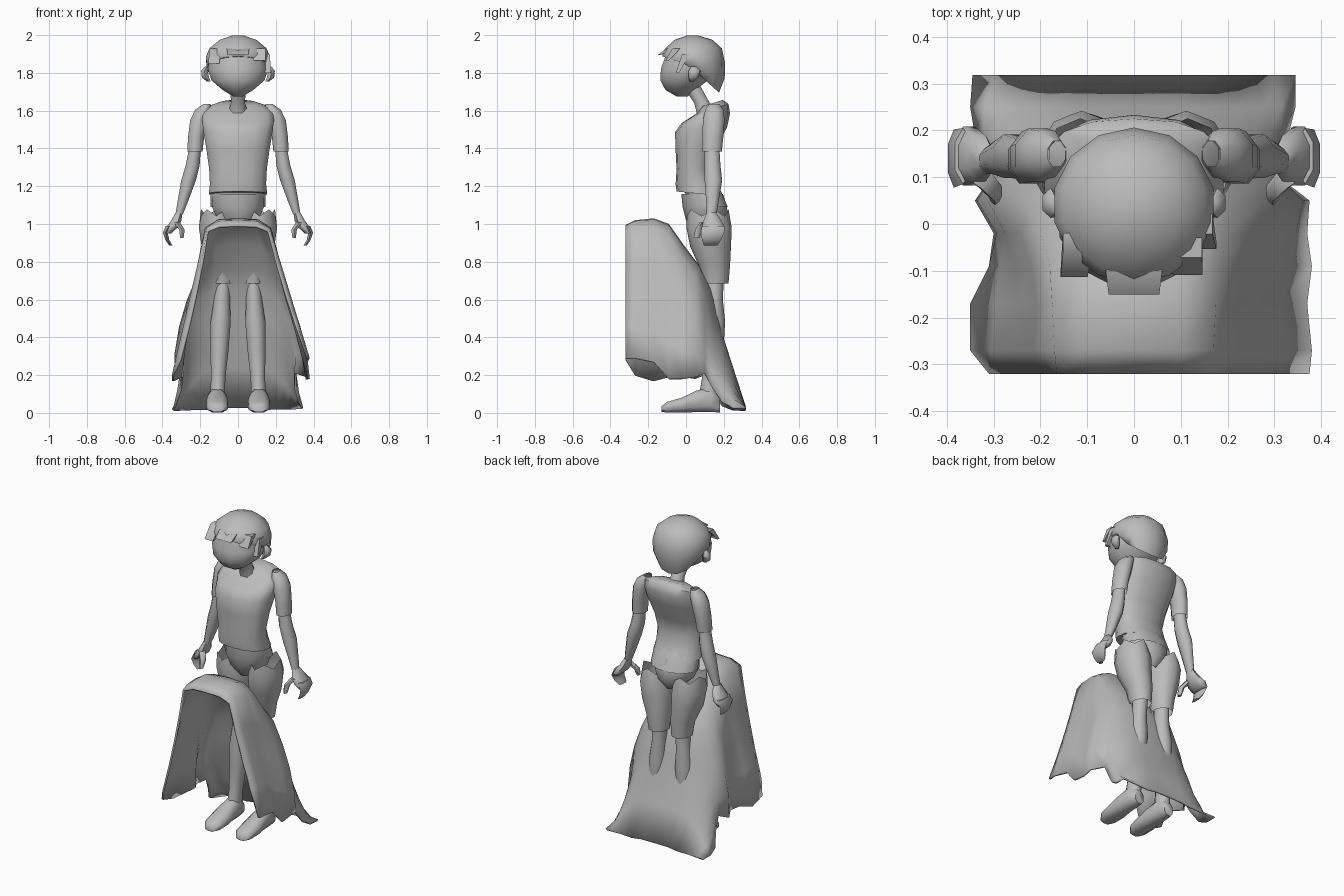
import bpy, math
from mathutils import Vector

grey = bpy.data.materials.new("plain_grey")
grey.diffuse_color = (0.5, 0.5, 0.5, 1)


def make(name, verts, faces, mirror=False, angle=60):
    mesh = bpy.data.meshes.new(name)
    mesh.from_pydata([tuple(v) for v in verts], [], faces)
    mesh.materials.append(grey)
    ob = bpy.data.objects.new(name, mesh)
    bpy.context.collection.objects.link(ob)
    bpy.context.view_layer.objects.active = ob
    bpy.ops.object.select_all(action='DESELECT')
    ob.select_set(True)
    bpy.ops.object.mode_set(mode='EDIT')
    bpy.ops.mesh.select_all(action='SELECT')
    bpy.ops.mesh.normals_make_consistent(inside=False)
    bpy.ops.object.mode_set(mode='OBJECT')
    bpy.ops.object.shade_smooth_by_angle(angle=math.radians(angle))
    if mirror:
        ob.modifiers.new("mirror", 'MIRROR')
    return ob


def loft(name, rings, n=8, mirror=False, axis='z', power=1.0, zig=0.0, angle=60, caps=True):
    """Skin over rings (cx, cy, cz, r1, r2, tilt), stacked along z or along y."""
    verts = []
    for k, ring in enumerate(rings):
        cx, cy, cz, a, b = ring[:5]
        tilt = ring[5] if len(ring) > 5 else 0
        for i in range(n):
            t = 2 * math.pi * (i + 0.5) / n
            c, s = math.cos(t), math.sin(t)
            u = a * math.copysign(abs(c) ** power, c)
            v = b * math.copysign(abs(s) ** power, s)
            if axis == 'z':
                jag = zig * (-1) ** i if k == len(rings) - 1 else 0
                verts.append((cx + u, cy + v, cz + tilt * v + jag))
            else:
                verts.append((cx + u, cy, cz + v))
    faces = []
    for k in range(len(rings) - 1):
        for i in range(n):
            j = (i + 1) % n
            faces.append((k * n + i, k * n + j, (k + 1) * n + j, (k + 1) * n + i))
    if caps:
        faces += [tuple(range(n))[::-1], tuple(range(len(verts) - n, len(verts)))]
    return make(name, verts, faces, mirror, angle)


# head, neck, ears
loft("head", [(0, -0.02, 1.675, 0.025, 0.03), (0, -0.03, 1.71, 0.085, 0.082),
              (0, -0.01, 1.76, 0.145, 0.13), (0, 0.01, 1.82, 0.165, 0.148),
              (0, 0.03, 1.90, 0.155, 0.14)], n=12, caps=False)
loft("neck", [(0, 0.11, 1.58, 0.06, 0.055), (0, 0.085, 1.64, 0.04, 0.045),
              (0, 0.03, 1.73, 0.045, 0.05)], n=8, caps=False)
loft("ear", [(0.155, 0.03, 1.755, 0.012, 0.012), (0.172, 0.04, 1.775, 0.022, 0.026),
             (0.178, 0.045, 1.81, 0.02, 0.032), (0.165, 0.04, 1.835, 0.012, 0.012)], n=6, mirror=True)

# hair cap slopes from the brow down to the nape
loft("hair", [(0, 0.075, 1.785, 0.13, 0.10, -0.9), (0, 0.04, 1.83, 0.170, 0.165, -0.35),
              (0, 0.04, 1.88, 0.174, 0.166, -0.15), (0, 0.04, 1.93, 0.155, 0.15),
              (0, 0.04, 1.975, 0.10, 0.10), (0, 0.035, 1.998, 0.03, 0.03)], n=14)
# fringe locks as thin wedges: tip, root, half width
for i, (tip, root, w) in enumerate([
        ((0.0, -0.142, 1.895), (0.0, -0.08, 1.93), 0.085),
        ((-0.128, -0.105, 1.85), (-0.12, -0.04, 1.93), 0.045),
        ((0.115, -0.10, 1.865), (0.11, -0.05, 1.93), 0.05),
        ((0.160, -0.045, 1.80), (0.15, 0.0, 1.90), 0.025)]):
    loft(f"fringe_lock_{i + 1}", [(*tip, w * 0.9, 0.012), (*root, w, 0.03)], n=4)

# shirt body with pinched waist, and its flared back hem
loft("shirt", [(0, 0.07, 1.16, 0.158, 0.12, -0.1), (0, 0.055, 1.21, 0.152, 0.11),
               (0, 0.04, 1.29, 0.156, 0.09), (0, 0.05, 1.39, 0.17, 0.105),
               (0, 0.08, 1.50, 0.188, 0.138, 0.1), (0, 0.105, 1.56, 0.195, 0.128, 0.2),
               (0, 0.14, 1.61, 0.185, 0.085, 0.3), (0, 0.14, 1.64, 0.10, 0.055, 0.3)],
     n=14, power=0.85)
loft("shirt_back_hem", [(0, 0.12, 1.09, 0.15, 0.105), (0, 0.09, 1.17, 0.15, 0.10),
                        (0, 0.06, 1.23, 0.14, 0.09)], n=12, caps=False)
loft("sleeve", [(0.228, 0.138, 1.385, 0.044, 0.056), (0.222, 0.142, 1.46, 0.046, 0.060),
                (0.205, 0.147, 1.55, 0.052, 0.062), (0.185, 0.15, 1.605, 0.045, 0.052),
                (0.165, 0.15, 1.635, 0.02, 0.03)], n=8, mirror=True, caps=False)

# bare arms, hands with hooked fingers and thumb
loft("arm", [(0.228, 0.138, 1.40, 0.034, 0.042), (0.24, 0.14, 1.31, 0.040, 0.046),
             (0.262, 0.145, 1.23, 0.042, 0.05), (0.292, 0.14, 1.12, 0.030, 0.036),
             (0.312, 0.135, 1.05, 0.021, 0.028)], n=8, mirror=True, caps=False)
loft("palm", [(0.312, 0.135, 1.06, 0.02, 0.028), (0.328, 0.14, 1.015, 0.03, 0.052),
              (0.352, 0.145, 0.98, 0.033, 0.068), (0.372, 0.145, 0.95, 0.02, 0.055)], n=8, mirror=True)
loft("fingers", [(0.365, 0.145, 0.99, 0.02, 0.06), (0.385, 0.14, 0.955, 0.014, 0.062),
                 (0.374, 0.135, 0.915, 0.012, 0.05), (0.355, 0.13, 0.885, 0.010, 0.035)],
     n=6, mirror=True)
loft("thumb", [(0.325, 0.10, 1.01, 0.02, 0.025), (0.297, 0.07, 0.97, 0.017, 0.022),
               (0.297, 0.055, 0.925, 0.01, 0.015)], n=6, mirror=True)

# pelvis and shorts with a ragged waist
loft("pelvis", [(0, 0.11, 0.96, 0.04, 0.07), (0, 0.11, 1.02, 0.11, 0.11),
                (0, 0.10, 1.09, 0.145, 0.118), (0, 0.085, 1.16, 0.14, 0.11)], n=10, caps=False)
loft("shorts_leg", [(0.08, 0.155, 0.685, 0.060, 0.070), (0.085, 0.15, 0.78, 0.072, 0.083),
                    (0.103, 0.13, 0.88, 0.094, 0.108), (0.112, 0.122, 0.98, 0.100, 0.120),
                    (0.115, 0.115, 1.06, 0.085, 0.110)], n=10, mirror=True, zig=0.018, caps=False)

# calves and shoes
loft("calf", [(0.11, 0.12, 0.07, 0.042, 0.055), (0.105, 0.13, 0.18, 0.040, 0.046),
              (0.098, 0.142, 0.33, 0.050, 0.056), (0.092, 0.145, 0.48, 0.056, 0.062),
              (0.085, 0.145, 0.60, 0.044, 0.050), (0.08, 0.15, 0.71, 0.042, 0.05)],
     n=10, mirror=True, caps=False)
loft("shoe", [(0.11, -0.13, 0.02, 0.035, 0.016), (0.11, -0.10, 0.03, 0.056, 0.030),
              (0.11, -0.02, 0.042, 0.062, 0.042), (0.11, 0.05, 0.06, 0.055, 0.06),
              (0.11, 0.13, 0.07, 0.048, 0.07), (0.11, 0.18, 0.045, 0.032, 0.045)],
     n=8, mirror=True, axis='y', power=0.8)

# draped cloth: arches from the open front to the flat trailing hem
# side y, ridge z, shoulder half width, drop, left hem x z, right hem x z, bulge, ridge y offset
arches = [(-0.32, 0.995, 0.165, 0.03, -0.31, 0.28, 0.375, 0.29, -0.01, 0),
          (-0.27, 1.02, 0.17, 0.04, -0.35, 0.20, 0.38, 0.29, 0.0, 0),
          (-0.17, 1.03, 0.175, 0.05, -0.35, 0.17, 0.37, 0.27, -0.015, 0),
          (-0.09, 1.0, 0.18, 0.06, -0.31, 0.19, 0.38, 0.18, 0.01, 0),
          (-0.02, 0.90, 0.20, 0.08, -0.30, 0.19, 0.37, 0.18, 0.025, 0),
          (0.05, 0.78, 0.215, 0.05, -0.34, 0.18, 0.375, 0.19, 0.035, 0.02),
          (0.10, 0.66, 0.215, 0.05, -0.30, 0.20, 0.31, 0.21, 0.035, 0.03),
          (0.14, 0.53, 0.21, 0.05, -0.31, 0.12, 0.31, 0.13, 0.03, 0.025),
          (0.19, 0.41, 0.205, 0.04, -0.34, 0.04, 0.33, 0.06, 0.02, 0.005),
          (0.25, 0.24, 0.195, 0.03, -0.35, 0.02, 0.345, 0.03, 0.01, 0),
          (0.318, 0.03, 0.16, 0.01, -0.345, 0.02, 0.345, 0.03, 0.0, 0)]
verts = []
for y, z, s, d, lx, lz, rx, rz, bulge, off in arches:
    left, right = Vector((lx, y, lz)), Vector((rx, y, rz))
    ls, rs = Vector((-s, y, z - d)), Vector((s, y, z - d))
    row = [left.lerp(ls, t) - Vector((bulge * 4 * t * (1 - t), 0, 0)) for t in (0, .25, .5, .75, 1)]
    row += [Vector((x * s, y + off, z - d * abs(x) * .17)) for x in (-.6, 0, .6)]
    row += [rs.lerp(right, t) + Vector((bulge * 4 * t * (1 - t), 0, 0)) for t in (0, .25, .5, .75, 1)]
    verts += row
w = len(verts) // len(arches)
faces = [(k * w + i, k * w + i + 1, (k + 1) * w + i + 1, (k + 1) * w + i)
         for k in range(len(arches) - 1) for i in range(w - 1)]
cloth = make("draped_cloth", verts, faces)
thick = cloth.modifiers.new("thickness", 'SOLIDIFY')
thick.thickness = 0.012
thick.offset = -1
